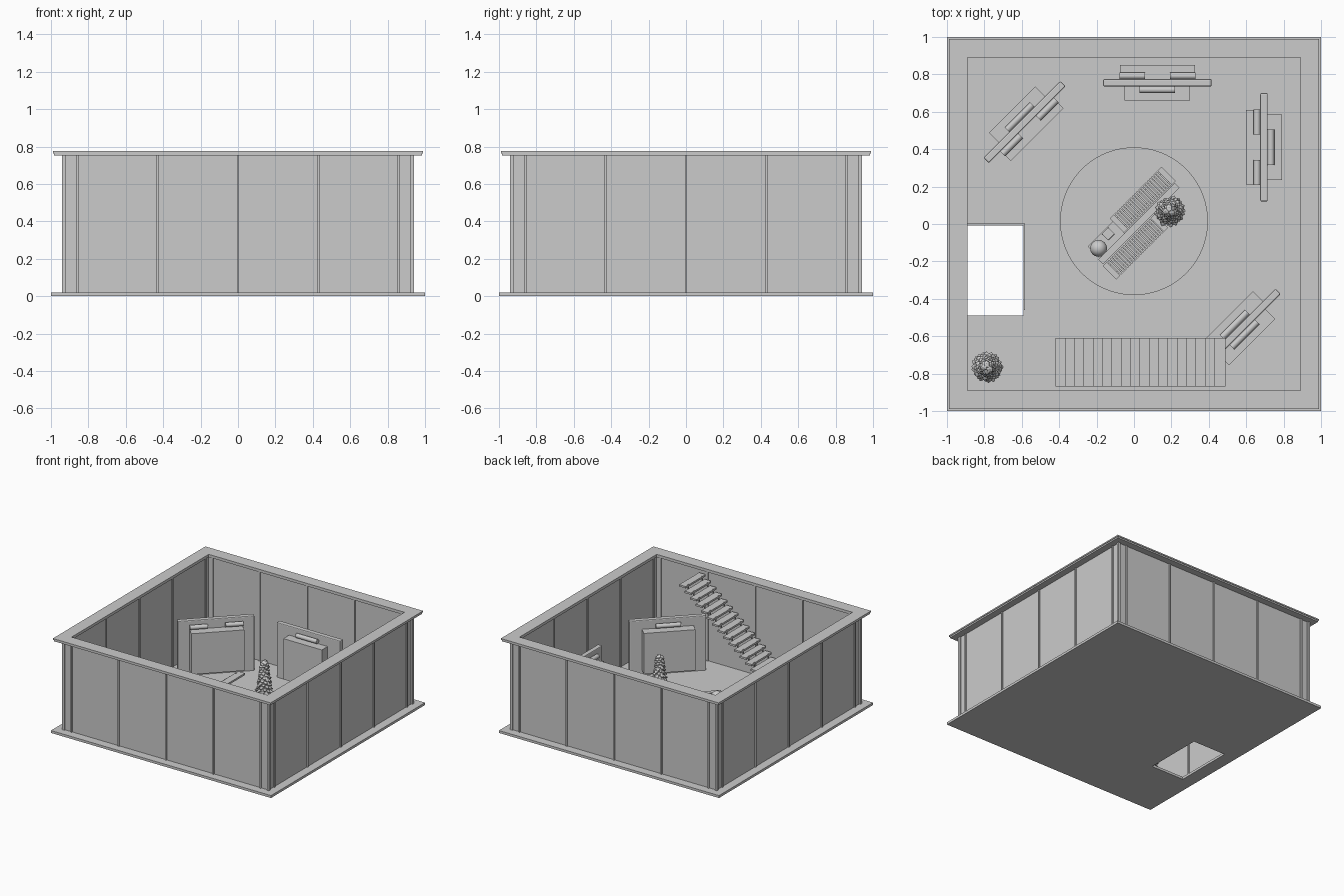
import bpy, bmesh, math, random
from mathutils import Matrix, Vector

if "Cube" in bpy.data.objects:
    bpy.data.objects.remove(bpy.data.objects["Cube"])

random.seed(4)
I = Matrix.Identity(4)


def frame(x, y, deg):
    return Matrix.Translation((x, y, 0)) @ Matrix.Rotation(math.radians(deg), 4, 'Z')


def finish(name, bm, bevel=0, smooth=False):
    me = bpy.data.meshes.new(name)
    bm.to_mesh(me)
    bm.free()
    ob = bpy.data.objects.new(name, me)
    bpy.context.collection.objects.link(ob)
    if smooth:
        for p in me.polygons:
            p.use_smooth = True
    if bevel:
        m = ob.modifiers.new("bevel", 'BEVEL')
        m.width, m.segments = bevel, 2
    return ob


def add_box(bm, x0, x1, y0, y1, z0, z1, m=I):
    mat = m @ Matrix.Translation(((x0 + x1) / 2, (y0 + y1) / 2, (z0 + z1) / 2))
    bmesh.ops.create_cube(bm, size=1, matrix=mat @ Matrix.Diagonal((x1 - x0, y1 - y0, z1 - z0, 1)))


def box(name, *b, m=I, bevel=0):
    bm = bmesh.new()
    add_box(bm, *b, m=m)
    return finish(name, bm, bevel)


def cylinder(name, m, r, depth, r2=None, seg=32):
    bm = bmesh.new()
    bmesh.ops.create_cone(bm, cap_ends=True, segments=seg, radius1=r,
                          radius2=r if r2 is None else r2, depth=depth, matrix=m)
    ob = finish(name, bm)
    bpy.context.view_layer.objects.active = ob
    ob.select_set(True)
    bpy.ops.object.shade_smooth_by_angle()
    ob.select_set(False)
    return ob


def ring(name, outer, inner, z0, z1):
    bm = bmesh.new()
    loops = []
    for r, z in ((outer, z0), (outer, z1), (inner, z1), (inner, z0)):
        loops.append([bm.verts.new((sx * r, sy * r, z))
                      for sx, sy in ((-1, -1), (1, -1), (1, 1), (-1, 1))])
    for a in range(4):
        p, q = loops[a], loops[(a + 1) % 4]
        for i in range(4):
            j = (i + 1) % 4
            bm.faces.new((p[i], p[j], q[j], q[i]))
    return finish(name, bm)


# floor with stairwell opening
floor = box("floor", -1, 1, -1, 1, 0, 0.02)
cutter = box("stairwell_cutter", -0.89, -0.59, -0.49, 0, -0.1, 0.1)
cutter.hide_render = True
cutter.hide_viewport = True
cut = floor.modifiers.new("opening", 'BOOLEAN')
cut.operation, cut.object, cut.solver = 'DIFFERENCE', cutter, 'EXACT'

# stairwell guard
box("guard_side", -0.59, -0.582, -0.46, 0, 0.02, 0.22)
box("guard_end", -0.89, -0.582, -0.008, 0.004, 0.02, 0.22)

# walls, cornice, battens inside and out
ring("walls", 0.93, 0.90, 0.02, 0.755)
ring("cornice_lower", 0.985, 0.89, 0.752, 0.764)
ring("cornice_upper", 0.99, 0.89, 0.764, 0.775)
bm = bmesh.new()
for k in range(4):
    m = frame(0, 0, 90 * k)
    for x in (-0.86, -0.43, 0, 0.43, 0.86):
        add_box(bm, x - 0.006, x + 0.006, -0.94, -0.892, 0.02, 0.755, m)
    add_box(bm, -0.94, -0.92, -0.94, -0.92, 0.02, 0.755, m)
finish("wall_battens", bm)


# free-standing display walls with a framed board and lamps on each side
def display(name, x, y, deg, front, back):
    m = frame(x, y, deg)
    box(name + "_wall", -0.29, 0.29, -0.02, 0.02, 0.005, 0.47, m=m, bevel=0.007)
    for side, (width, lamps), tag in ((0, front, "front"), (180, back, "back")):
        ms = m @ Matrix.Rotation(math.radians(side), 4, 'Z')
        box(f"{name}_{tag}_board", -width / 2, width / 2, -0.095, -0.02, 0.06, 0.395, m=ms)
        for i, (lx, length) in enumerate(lamps):
            lm = ms @ Matrix.Translation((lx, -0.037, 0.42)) @ Matrix.Rotation(math.pi / 2, 4, 'Y')
            cylinder(f"{name}_{tag}_lamp_{i}", lm, 0.018, length, seg=20)


one = (0.35, [(0, 0.19)])
two = (0.40, [(-0.135, 0.135), (0.135, 0.135)])
display("display_left", -0.585, 0.545, 45, two, one)
display("display_back", 0.125, 0.755, 0, one, two)
display("display_right", 0.695, 0.41, 90, one, two)
display("display_front", 0.565, -0.565, 45, one, (0.39, [(0, 0.19)]))

# floating staircase along the front wall
treads, bolts = bmesh.new(), bmesh.new()
N = 18
for i in range(N):
    x, z = -0.42 + i * 0.05, 0.06 + i * 0.04
    add_box(treads, x, x + 0.06, -0.87, -0.61, z - 0.015, z)
    for y in (-0.83, -0.65):
        add_box(bolts, x - 0.002 + 0.003, x + 0.008, y - 0.006, y + 0.006, z - 0.035, z + 0.003)
finish("stair_treads", treads)
finish("stair_bolts", bolts)

# round platform in the middle
cylinder("round_platform", Matrix.Translation((0, 0.015, 0.0225)), 0.395, 0.015, seg=96)

# back-to-back slatted benches on the diagonal
d = frame(0, 0, 45)
box("bench_divider", -0.27, 0.31, -0.035, 0.0, 0.03, 0.20, m=d)


def bench(name, u0, u1, v0, v1):
    bm = bmesh.new()
    n = 24
    step = (u1 - u0) / n
    for i in range(n):
        u = u0 + (i + 0.15) * step
        add_box(bm, u, u + step * 0.7, v0, v1, 0.125, 0.145, d)
    finish(name + "_slats", bm)
    bm = bmesh.new()
    for v in (v0 + 0.012, v1 - 0.027):
        add_box(bm, u0, u1, v, v + 0.015, 0.105, 0.125, d)
    for u in (u0, u1 - 0.02):
        add_box(bm, u, u + 0.02, v0, v1, 0.03, 0.15, d)
    finish(name + "_frame", bm)


bench("back_bench", -0.07, 0.32, 0.005, 0.113)
bench("front_bench", -0.276, 0.115, -0.142, -0.04)

# side table with ball and square dish
box("side_table", -0.26, -0.07, 0.0, 0.09, 0.03, 0.14, m=d)
box("dish", -0.16, -0.11, 0.035, 0.085, 0.14, 0.165, m=d, bevel=0.004)
bm = bmesh.new()
bmesh.ops.create_uvsphere(bm, u_segments=24, v_segments=14, radius=0.045,
                          matrix=d @ Matrix.Translation((-0.226, 0.042, 0.185)))
finish("ball", bm, smooth=True)


# potted shrubs made of chunky leaves
def shrub(name, x, y, z0, top):
    cylinder(name + "_pot", Matrix.Translation((x, y, z0 + 0.06)), 0.045, 0.12, 0.06, 16)
    bm = bmesh.new()
    base = z0 + 0.11
    cone = Matrix.Translation((x, y, (base + top) / 2))
    bmesh.ops.create_cone(bm, cap_ends=True, segments=10, radius1=0.06, radius2=0.012,
                          depth=top - base - 0.03, matrix=cone)
    n = 130
    for i in range(n):
        t = i / (n - 1)
        a = i * 2.4
        r = 0.07 * (1 - t) + 0.015 * t
        p = Vector((x + r * math.cos(a), y + r * math.sin(a), base + t * (top - base - 0.015)))
        rot = Matrix.Rotation(a, 4, 'Z') @ Matrix.Rotation(random.uniform(0.2, 0.9), 4, 'Y')
        s = random.uniform(0.8, 1.2)
        bmesh.ops.create_icosphere(bm, subdivisions=1, radius=0.02 * s, matrix=Matrix.Translation(p)
                                   @ rot @ Matrix.Diagonal((1.1, 0.8, 0.5, 1)))
    finish(name + "_leaves", bm)


shrub("centre_shrub", 0.19, 0.07, 0.03, 0.51)
shrub("corner_shrub", -0.785, -0.765, 0.02, 0.50)
